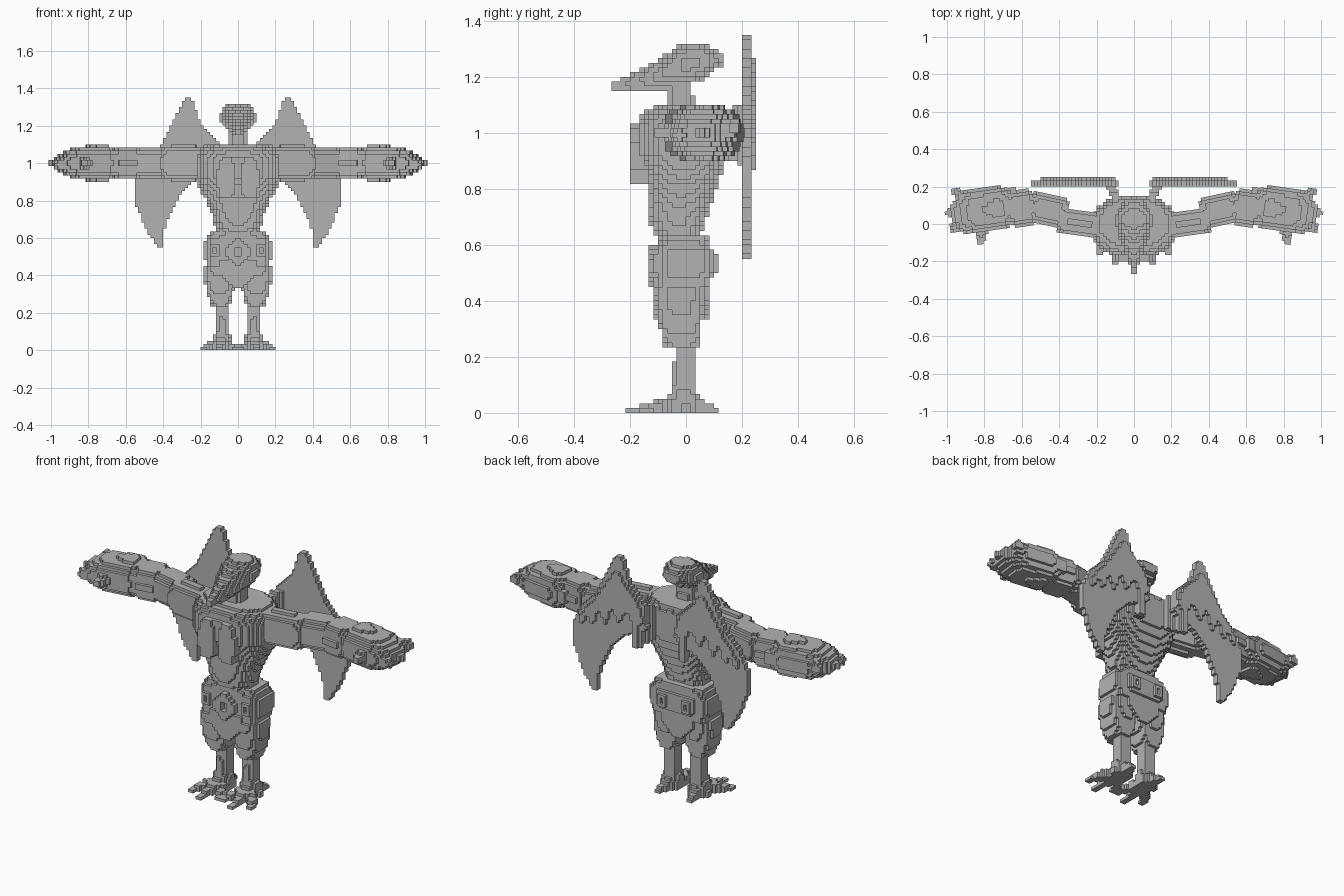
import bpy, bmesh, math
from itertools import product
from mathutils import Vector

if "Cube" in bpy.data.objects:
    bpy.data.objects.remove(bpy.data.objects["Cube"])

V = 1 / 60  # block size
GREY = (0.45, 0.45, 0.45, 1)
mat = bpy.data.materials.new("stone_grey")
mat.use_nodes = True
mat.diffuse_color = GREY
mat.node_tree.nodes["Principled BSDF"].inputs["Base Color"].default_value = GREY


def solid(name, inside, lo, hi, pivot=(0, 0, 0), turn=0):
    """Fill a region with blocks and keep only the outer faces."""
    spans = [range(math.floor(a / V), math.ceil(b / V)) for a, b in zip(lo, hi)]
    cells = {c for c in product(*spans) if inside(*((i + 0.5) * V for i in c))}
    bm, verts = bmesh.new(), {}
    for c in cells:
        for axis, side in product(range(3), (0, 1)):
            n = list(c)
            n[axis] += 2 * side - 1
            if tuple(n) in cells:
                continue
            u, w = (axis + 1) % 3, (axis + 2) % 3
            ring = []
            for du, dw in ((0, 0), (1, 0), (1, 1), (0, 1)):
                p = list(c)
                p[axis] += side
                p[u] += du
                p[w] += dw
                p = tuple(p)
                if p not in verts:
                    verts[p] = bm.verts.new(Vector(p) * V)
                ring.append(verts[p])
            bm.faces.new(ring if side else ring[::-1])
    mesh = bpy.data.meshes.new(name)
    bm.to_mesh(mesh)
    bm.free()
    mesh.materials.append(mat)
    ob = bpy.data.objects.new(name, mesh)
    ob.location = pivot
    ob.rotation_euler.z = turn
    bpy.context.collection.objects.link(ob)


def loft(axis, rows, power=2.5):
    """Rounded sections (t, a0, a1, b0, b1) blended along an axis."""
    def inside(*p):
        t = p[axis]
        a, b = [p[i] for i in range(3) if i != axis]
        for r, q in zip(rows, rows[1:]):
            if r[0] <= t < q[0]:
                k = (t - r[0]) / (q[0] - r[0])
                a0, a1, b0, b1 = (m + (n - m) * k for m, n in zip(r[1:], q[1:]))
                da = abs(2 * a - a0 - a1) / (a1 - a0)
                db = abs(2 * b - b0 - b1) / (b1 - b0)
                return da ** power + db ** power <= 1
        return False
    return inside


def even(rows):
    """Sections centred on x = 0."""
    return [(t, -h, h, b0, b1) for t, h, b0, b1 in rows]


def in_poly(pts, x, z):
    hit = False
    for (x0, z0), (x1, z1) in zip(pts, pts[1:] + pts[:1]):
        if (z0 > z) != (z1 > z) and x < x0 + (z - z0) * (x1 - x0) / (z1 - z0):
            hit = not hit
    return hit


def near(p, a, b):
    """Distance from p to segment ab, and the position along it."""
    p, a, b = Vector(p), Vector(a), Vector(b)
    k = max(0, min(1, (p - a).dot(b - a) / (b - a).length_squared))
    return (p - a - (b - a) * k).length, k


def block(name, centre, half):
    solid(name, lambda *p: all(abs(q - c) <= h for q, c, h in zip(p, centre, half)),
          [c - h - V for c, h in zip(centre, half)],
          [c + h + V for c, h in zip(centre, half)])


def sided(inside, s):
    return lambda x, y, z: inside(s * x, y, z)


# Trunk, neck and head
solid("torso", loft(2, even([
    (.61, .115, -.09, .05), (.66, .125, -.125, .06), (.72, .135, -.135, .08),
    (.8, .17, -.14, .11), (.87, .21, -.15, .135), (.93, .23, -.18, .15),
    (1.03, .23, -.18, .15), (1.07, .21, -.155, .145), (1.095, .18, -.12, .13)]), 2.4),
    (-.25, -.2, .6), (.25, .2, 1.1))
solid("neck", loft(2, even([(1.08, .05, -.06, .03), (1.2, .045, -.06, .02)]), 4),
      (-.1, -.1, 1.05), (.1, .1, 1.2))
solid("head", loft(1, even([
    (-.26, .012, 1.14, 1.18), (-.2, .03, 1.145, 1.21), (-.13, .05, 1.15, 1.245),
    (-.07, .08, 1.155, 1.28), (0, .097, 1.165, 1.325), (.05, .095, 1.185, 1.325),
    (.1, .07, 1.22, 1.3), (.14, .04, 1.245, 1.28)]), 2),
    (-.1, -.28, 1.1), (.1, .15, 1.34))

# Hips, buckles and cloth flaps
solid("hips", loft(2, even([(.45, .17, -.1, .085), (.5, .18, -.105, .095),
                            (.58, .18, -.105, .095), (.63, .15, -.085, .075)]), 5),
      (-.2, -.15, .4), (.2, .15, .65))
solid("front_buckle", lambda x, y, z: abs(x) + abs(z - .525) < .085
      and max(abs(x), abs(z - .525)) > .018, (-.06, -.117, .46), (.06, -.1, .59))
for name, y in (("front_flap", -.1), ("back_flap", .083)):
    solid(name, lambda x, yy, z: z > .34 + .9 * max(0, abs(x) - .03),
          (-.1, y - .01, .34), (.1, y, .47))


def frame(name, centre, axis):
    """Square stud with a sunken middle on the belt."""
    u = 1 - axis
    solid(name, lambda *p: abs(p[axis] - centre[axis]) < V * .6 and
          .012 < max(abs(p[u] - centre[u]), abs(p[2] - centre[2])) < .028,
          [c - .05 for c in centre], [c + .05 for c in centre])


# Outlines of the wing and its raised feathers, as (x, z)
WING = [(.09, .98), (.1, 1.11), (.2, 1.21), (.24, 1.33), (.27, 1.355), (.3, 1.32),
        (.36, 1.19), (.41, 1.1), (.5, 1), (.55, .9), (.545, .78), (.5, .67),
        (.44, .56), (.4, .55), (.39, .67), (.33, .8), (.24, .91)]
COVERT = [(.1, 1.02), (.12, 1.1), (.21, 1.2), (.27, 1.28), (.33, 1.19), (.4, 1.08),
          (.5, .96), (.49, .9), (.45, .99), (.42, .92), (.38, 1.03), (.34, .95),
          (.3, 1.06), (.26, .98), (.2, 1.07), (.16, .99)]

# Toes as ground lines from the ankle
ANKLE = (.085, -.005)
TOES = [(.015, -.14), (.1, -.19), (.185, -.14), (.1, .105)]


def foot(x, y, z):
    if z < .09 and math.hypot(x - ANKLE[0], y - ANKLE[1]) < .06 - .3 * max(0, z - .03):
        return True
    for toe in TOES:
        d, k = near((x, y), ANKLE, toe)
        if d < .021 and z < .075 - .055 * k:
            return True
    return False


def arm_rows(length, y, z):
    return [(-length, -y * .75, y * .75, -z * .8, z * .8),
            (-length * .6, -y, y, -z, z), (length * .6, -y, y, -z, z),
            (length, -y * .8, y * .8, -z * .85, z * .85)]


HAND = [(-.17, -.07, .1, -.075, .075), (-.1, -.105, .13, -.098, .098),
        (.05, -.105, .13, -.088, .088), (.12, -.09, .11, -.06, .06),
        (.16, -.05, .07, -.035, .035)]
# Finger tips relative to the palm
TIPS = [(.13, .135, .02), (.17, .03, 0), (.16, -.06, -.01), (.03, -.145, 0)]


def hand(x, y, z):
    if loft(0, HAND, 2.4)(x, y, z):
        return True
    for tip in TIPS:
        d, k = near((x, y, z), (tip[0] * .3, tip[1] * .3, 0), tip)
        if d < .05 - .026 * k:
            return True
    return False


def cuff(x, y, z):
    band = loft(0, arm_rows(.075, .092, .085), 3)(x, y, z)
    tuft = .07 < y < .12 and abs(z) < .035 and abs(x - .035) < .025
    return band or tuft


for side, s in (("left", 1), ("right", -1)):
    # Chest plate and belt studs
    solid(side + "_chest_plate", lambda x, y, z: abs((s * x - .062) / .05) ** 2.5
          + abs((z - .92) / .11) ** 2.5 < 1, (-.12, -.185, .8), (.12, -.13, 1.04))
    frame(side + "_front_stud", (s * .125, -.105, .535), 1)
    frame(side + "_back_stud", (s * .075, .105, .535), 1)
    frame(side + "_hip_stud", (s * .18, -.02, .535), 0)

    # Leg
    solid(side + "_thigh", sided(loft(2, [
        (.235, .045, .14, -.075, .045), (.29, .03, .165, -.09, .057),
        (.37, .015, .178, -.105, .06), (.45, .015, .178, -.115, .07)], 3.5), s),
        (-.2, -.15, .2), (.2, .15, .46))
    solid(side + "_shin", sided(loft(2, [(.05, .055, .12, -.045, .04),
                                         (.24, .055, .12, -.04, .035)], 4), s),
          (-.2, -.1, 0), (.2, .1, .25))
    solid(side + "_foot", sided(foot, s), (-.22, -.22, 0), (.22, .15, .1))

    # Arm, from shoulder to hand
    for part, shape, x, y, turn in (
            ("upper_arm", loft(0, arm_rows(.12, .07, .092), 3), .29, .005, 8),
            ("forearm", loft(0, arm_rows(.105, .09, .08), 2.6), .455, .075, 12),
            ("cuff", cuff, .6, .085, -8),
            ("hand", hand, .81, .06, -8)):
        solid(side + "_" + part, sided(shape, s), (-.22, -.2, -.12), (.22, .2, .12),
              (s * x, y, 1), s * math.radians(turn))

    # Wing with raised feathers and a slanted root
    solid(side + "_wing", lambda x, y, z: in_poly(WING, s * x, z),
          (-.6, .2, .5), (.6, .217, 1.4))
    solid(side + "_wing_feathers", lambda x, y, z: in_poly(COVERT, s * x, z),
          (-.6, .217, .5), (.6, .25, 1.4))
    solid(side + "_wing_root", lambda x, y, z: near((s * x, y), (.07, .11), (.15, .23))[0] < .022
          and .93 - .5 * (y - .1) < z < 1.06 + .5 * (y - .1),
          (-.25, .05, .8), (.25, .26, 1.2))
